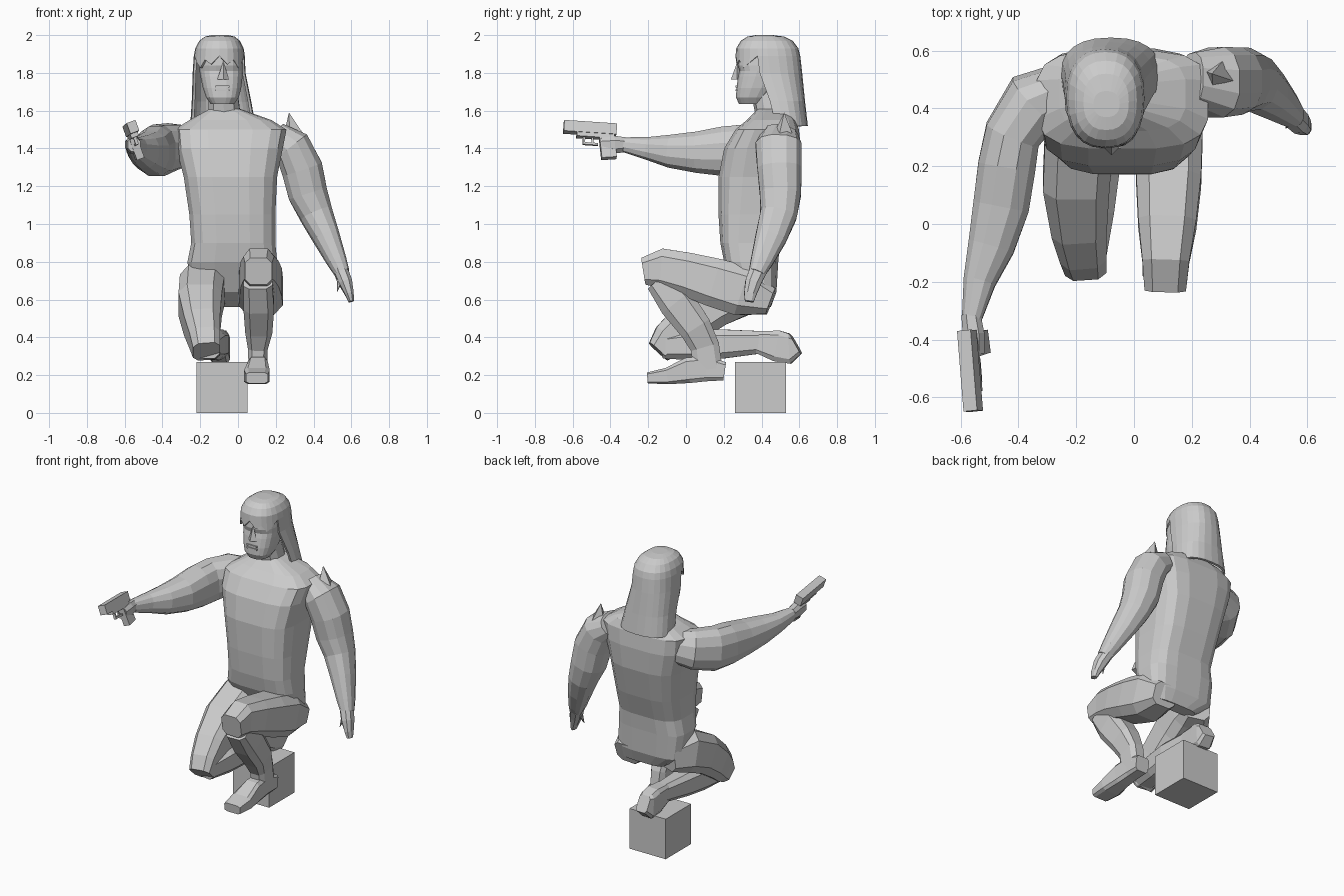
import bpy
import bmesh
from math import sin, cos, pi, radians, copysign
from mathutils import Vector, Matrix

default_cube = bpy.data.objects.get("Cube")
if default_cube:
    bpy.data.objects.remove(default_cube, do_unlink=True)

# One plain grey for the whole figure
grey = bpy.data.materials.new("plain_grey")
grey.use_nodes = True
grey.diffuse_color = (.6, .6, .6, 1)
grey.node_tree.nodes["Principled BSDF"].inputs["Base Color"].default_value = grey.diffuse_color


def finish(name, bm):
    """Turn a bmesh into a flat-shaded object."""
    bmesh.ops.recalc_face_normals(bm, faces=bm.faces)
    mesh = bpy.data.meshes.new(name)
    bm.to_mesh(mesh)
    bm.free()
    mesh.materials.append(grey)
    obj = bpy.data.objects.new(name, mesh)
    bpy.context.scene.collection.objects.link(obj)
    return obj


def rounded(angle, power):
    """Point on a unit superellipse."""
    c, s = cos(angle), sin(angle)
    return (copysign(abs(c) ** (2 / power), c), copysign(abs(s) ** (2 / power), s))


def bridge(bm, rings):
    """Join neighbouring rings with quads, leaving gaps where a ring has no point."""
    for low, high in zip(rings, rings[1:]):
        for i in range(len(low)):
            j = (i + 1) % len(low)
            corners = (low[i], low[j], high[j], high[i])
            if all(corners):
                bm.faces.new(corners)


def limb(name, stations, sides=10, power=2.4):
    """Loft along a path; each station is x, y, z, width, thickness."""
    bm = bmesh.new()
    points = [Vector(s[:3]) for s in stations]
    rings = []
    for i, station in enumerate(stations):
        ahead = points[min(i + 1, len(points) - 1)]
        behind = points[max(i - 1, 0)]
        along = (ahead - behind).normalized()
        across = Vector((1, 0, 0))
        across = (across - along * across.dot(along)).normalized()
        depth = along.cross(across)
        ring = []
        for k in range(sides):
            a, b = rounded(2 * pi * (k + .5) / sides, power)
            offset = across * a * station[3] / 2 + depth * b * station[4] / 2
            ring.append(bm.verts.new(points[i] + offset))
        rings.append(ring)
    bridge(bm, rings)
    bm.faces.new(rings[0])
    bm.faces.new(rings[-1])
    return finish(name, bm)


def level_point(level, angle, power):
    """Point on a level slice given as z, x min, x max, y min, y max."""
    z, left, right, front, back = level
    a, b = rounded(angle, power)
    return Vector(((left + right + a * (right - left)) / 2,
                   (front + back + b * (back - front)) / 2, z))


def stack(name, levels, sides=16, power=2.6):
    """Closed loft of level slices."""
    bm = bmesh.new()
    rings = [[bm.verts.new(level_point(level, 2 * pi * (k + .5) / sides, power))
              for k in range(sides)] for level in levels]
    bridge(bm, rings)
    bm.faces.new(rings[0])
    bm.faces.new(rings[-1])
    return finish(name, bm)


def box(name, centre, size, frame=Matrix()):
    bm = bmesh.new()
    bmesh.ops.create_cube(bm, size=1)
    bmesh.ops.transform(bm, verts=bm.verts,
                        matrix=frame @ Matrix.Translation(centre) @ Matrix.Diagonal((*size, 1)))
    return finish(name, bm)


def spike(name, tip, base, radius, sides=4):
    """Small pointed piece."""
    bm = bmesh.new()
    tip, base = Vector(tip), Vector(base)
    bmesh.ops.create_cone(bm, cap_ends=True, segments=sides, radius1=radius,
                          radius2=0, depth=(tip - base).length)
    turn = (tip - base).to_track_quat("Z", "Y").to_matrix().to_4x4()
    bmesh.ops.transform(bm, verts=bm.verts, matrix=Matrix.Translation((tip + base) / 2) @ turn)
    return finish(name, bm)


# Support block
box("support_block", (-.085, .395, .135), (.27, .27, .27))

# Torso from seat to collar
stack("torso", [
    (.56, -.13, .17, .37, .45), (.64, -.25, .21, .28, .48),
    (.8, -.27, .21, .2, .49), (.9, -.25, .2, .18, .5), (1.05, -.26, .2, .17, .55),
    (1.25, -.29, .21, .17, .6), (1.4, -.33, .24, .2, .61), (1.5, -.34, .26, .26, .6),
    (1.55, -.26, .18, .32, .58), (1.61, -.15, .01, .38, .53)], power=3.5)
spike("left_shoulder_point", (.27, .52, 1.59), (.3, .51, 1.42), .08)

# Neck and head
limb("neck", [(-.07, .46, 1.55, .18, .17), (-.08, .43, 1.7, .16, .17)])
stack("head", [
    (1.635, -.145, -.02, .28, .42), (1.67, -.17, .005, .264, .44),
    (1.72, -.187, .018, .266, .48), (1.78, -.2, .025, .275, .52),
    (1.81, -.205, .027, .283, .53), (1.84, -.205, .027, .273, .54),
    (1.92, -.2, .02, .28, .54)], sides=20, power=2.6)
spike("nose", (-.078, .272, 1.86), (-.078, .27, 1.765), .032)
for lip, height in (("upper_lip", 1.727), ("lower_lip", 1.708)):
    box(lip, (-.082, .269, height), (.075, .016, .01))

# Hair: full slices over the crown, then only the back and sides below the fringe
hair_mesh = bmesh.new()
hair_rows = []
for level in ((2, -.14, -.05, .37, .46), (1.992, -.175, -.018, .325, .52),
              (1.97, -.205, .01, .29, .565), (1.93, -.226, .03, .266, .595),
              (1.89, -.234, .036, .262, .605), (1.8, -.24, .04, .275, .615),
              (1.65, -.245, .07, .35, .63), (1.52, -.253, .093, .39, .645)):
    row = []
    for k in range(24):
        angle = 2 * pi * k / 24
        point = level_point(level, angle, 2.4)
        at_face = sin(angle) < -.3
        if at_face and level[0] == 1.89:
            # Ragged locks, longer toward the temples
            point.z -= .035 * (k % 2) + .04 * abs(cos(angle))
        keep = level[0] > 1.85 or not at_face
        row.append(hair_mesh.verts.new(point) if keep else None)
    hair_rows.append(row)
bridge(hair_mesh, hair_rows)
hair_mesh.faces.new(hair_rows[0])
hair = finish("hair", hair_mesh)
thick = hair.modifiers.new("thickness", "SOLIDIFY")
thick.thickness = .014
thick.offset = -1

# Right arm reaching forward
limb("right_arm", [
    (-.25, .47, 1.42, .17, .2), (-.345, .425, 1.41, .22, .25), (-.42, .31, 1.39, .2, .28),
    (-.44, .2, 1.385, .205, .27), (-.46, .06, 1.38, .2, .225), (-.495, -.08, 1.385, .165, .18),
    (-.535, -.2, 1.4, .115, .125), (-.562, -.33, 1.42, .07, .08)], sides=12)
limb("right_hand", [
    (-.565, -.31, 1.42, .07, .08), (-.555, -.38, 1.42, .08, .1), (-.55, -.45, 1.42, .07, .08)], sides=8)

# Pistol, tilted in the hand
aim = (Matrix.Translation((-.56, -.42, 1.46)) @ Matrix.Rotation(radians(6), 4, "Z")
       @ Matrix.Rotation(radians(-20), 4, "Y") @ Matrix.Rotation(radians(-4), 4, "X"))
box("pistol_slide", (0, -.09, .042), (.05, .28, .06), aim)
box("pistol_frame", (0, -.06, .005), (.042, .2, .03), aim)
box("pistol_grip", (0, 0, -.055), (.042, .08, .13), aim @ Matrix.Rotation(radians(8), 4, "X"))
box("trigger_guard_base", (0, -.085, -.045), (.016, .08, .012), aim)
box("trigger_guard_front", (0, -.12, -.02), (.016, .012, .06), aim)
box("trigger", (0, -.075, -.02), (.01, .01, .04), aim)

# Left arm hanging out to the side
limb("left_arm", [
    (.2, .5, 1.47, .14, .19), (.285, .49, 1.41, .21, .25), (.34, .495, 1.29, .225, .24),
    (.37, .5, 1.16, .215, .225), (.415, .49, 1.05, .18, .2), (.468, .45, .93, .145, .17),
    (.525, .4, .8, .105, .12), (.552, .375, .74, .08, .09)], sides=12)
limb("left_hand", [
    (.54, .385, .76, .08, .1), (.57, .355, .69, .075, .09), (.59, .34, .63, .05, .07),
    (.6, .335, .59, .03, .05)], sides=8)
spike("left_thumb", (.525, .33, .64), (.55, .37, .75), .03, sides=6)

# Left leg with the raised knee
limb("left_thigh", [
    (.13, .45, .59, .17, .15), (.12, .3, .645, .245, .28), (.12, .15, .69, .235, .27),
    (.115, 0, .735, .21, .24), (.11, -.13, .765, .17, .22), (.108, -.225, .75, .15, .15)],
    sides=8, power=3.5)
limb("left_shin", [
    (.105, -.15, .7, .16, .14), (.11, -.05, .585, .17, .2), (.11, .05, .45, .15, .18),
    (.105, .1, .35, .11, .16), (.105, .12, .21, .1, .16)], sides=8, power=3.5)
limb("left_foot", [
    (.105, .205, .22, .1, .1), (.105, .11, .235, .1, .14), (.105, .01, .225, .11, .14),
    (.1, -.1, .195, .14, .09), (.1, -.205, .185, .12, .06)], sides=8, power=5)

# Right leg kneeling, with the shin folded back over the block
limb("right_thigh", [
    (-.15, .42, .64, .18, .2), (-.19, .3, .65, .25, .28), (-.2, .15, .575, .24, .26),
    (-.19, 0, .465, .2, .23), (-.175, -.09, .385, .17, .2), (-.167, -.145, .325, .15, .14)],
    sides=8, power=3.5)
limb("right_shin", [
    (-.165, -.12, .35, .14, .13), (-.14, .05, .36, .15, .17), (-.12, .2, .365, .15, .16),
    (-.105, .42, .375, .1, .12)], sides=8, power=3.5)
limb("right_foot", [
    (-.105, .38, .375, .1, .12), (-.1, .48, .355, .11, .17), (-.095, .55, .34, .11, .165),
    (-.09, .585, .36, .09, .11)], sides=8, power=5)
